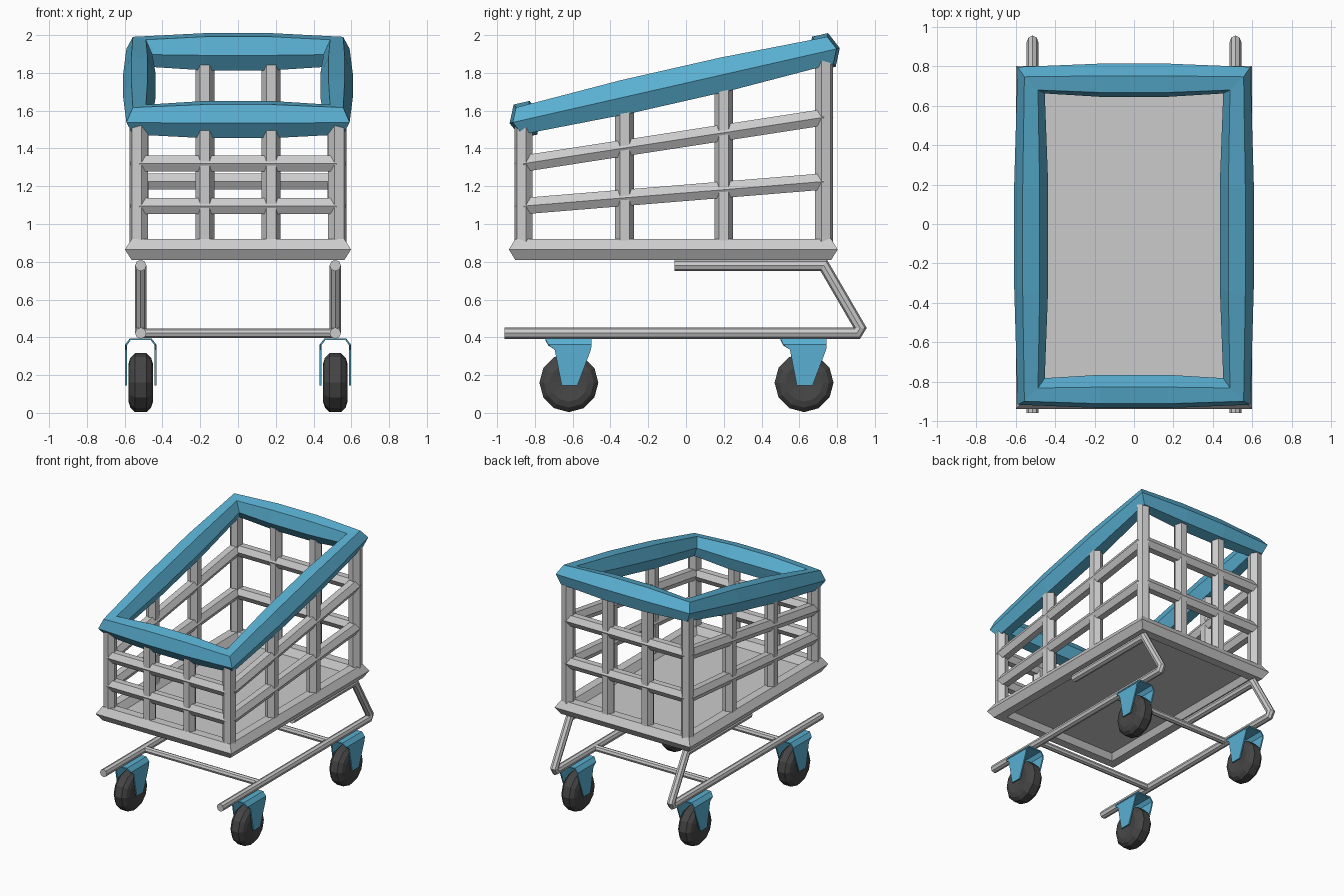
import bpy, bmesh, math
from mathutils import Vector

if "Cube" in bpy.data.objects:
    bpy.data.objects.remove(bpy.data.objects["Cube"])


def material(name, rgb):
    m = bpy.data.materials.new(name)
    m.diffuse_color = (*rgb, 1)
    m.use_nodes = True
    m.node_tree.nodes["Principled BSDF"].inputs["Base Color"].default_value = m.diffuse_color
    return m


BLUE = material("blue plastic", (0.10, 0.43, 0.64))
DARK = material("dark rubber", (0.06, 0.06, 0.06))


def finish(name, bm, mat=None):
    bmesh.ops.recalc_face_normals(bm, faces=bm.faces)
    me = bpy.data.meshes.new(name)
    bm.to_mesh(me)
    bm.free()
    ob = bpy.data.objects.new(name, me)
    bpy.context.collection.objects.link(ob)
    if mat:
        me.materials.append(mat)
    return ob


def skin(name, rings, closed, mat=None):
    """Bridge a list of equal point rings, capped or joined end to end."""
    bm = bmesh.new()
    rv = [[bm.verts.new(p) for p in ring] for ring in rings]
    n = len(rv[0])
    pairs = list(zip(rv, rv[1:])) + ([(rv[-1], rv[0])] if closed else [])
    for a, b in pairs:
        for i in range(n):
            j = (i + 1) % n
            bm.faces.new((a[i], a[j], b[j], b[i]))
    if not closed:
        bm.faces.new(rv[0])
        bm.faces.new(rv[-1])
    return finish(name, bm, mat)


def tube(name, pts, r, side, sides=6):
    """Mitred bar along pts; one cross-section corner points along side."""
    pts = [Vector(p) for p in pts]
    side = Vector(side).normalized()
    rings = []
    for i, p in enumerate(pts):
        a = (p - pts[i - 1]).normalized() if i else None
        b = (pts[i + 1] - p).normalized() if i < len(pts) - 1 else None
        t = ((a or b) + (b or a)).normalized()
        up = side.cross(t).normalized() / t.dot(a or b)
        rings.append([p + r * (math.cos(k * math.tau / sides) * side
                               + math.sin(k * math.tau / sides) * up)
                      for k in range(sides)])
    return skin(name, rings, False)


def hoop(name, hx, y0, y1, z0, z1, w, h, bulge, mat=None):
    """Rectangular hexagon-section hoop, mitred, thicker along its bars."""
    d = Vector((0, y1 - y0, z1 - z0)).normalized()
    n = Vector((0, -d.z, d.y))
    corners = [(-1, -1), (1, -1), (1, 1), (-1, 1)]
    rings = []
    for i, (ax, ay) in enumerate(corners):
        bx, by = corners[(i + 1) % 4]
        for t in (0, 1 / 3, 2 / 3):
            x, y = ax + (bx - ax) * t, ay + (by - ay) * t
            f = (y + 1) / 2
            c = Vector((x * hx, y0 + (y1 - y0) * f, z0 + (z1 - z0) * f))
            ox, oy = (ax, ay) if t == 0 else ((ax + bx) / 2, (ay + by) / 2)
            out = Vector((ox, 0, 0)) + d * oy
            s = bulge if t else 1
            rings.append([c + s * (w * math.cos(k * math.pi / 3) * out
                                   + h * math.sin(k * math.pi / 3) / 0.866 * n)
                          for k in range(6)])
    return skin(name, rings, True, mat)


# Basket hoops and floor
RZ0, RZ1 = 1.553, 1.912
hoop("basket_rim", 0.522, -0.85, 0.73, RZ0, RZ1, 0.069, 0.073, 1.25, BLUE)
hoop("basket_base_frame", 0.53, -0.87, 0.735, 0.865, 0.865, 0.068, 0.055, 1.0)
bm = bmesh.new()
bmesh.ops.create_cube(bm, size=1)
for v in bm.verts:
    v.co = (v.co.x * 1.04, v.co.y * 1.58 - 0.065, v.co.z * 0.012 + 0.86)
finish("basket_floor", bm)

# Basket posts
FY, BY, PX = -0.86, 0.73, 0.525


def post(name, x, y, side):
    top = RZ0 + (y + 0.85) / 1.58 * (RZ1 - RZ0)
    tube(name, [(x, y, 0.87), (x, y, top)], 0.05, side)


for s in (-1, 1):
    for y in (FY, BY):
        post("corner_post", s * PX, y, (s, math.copysign(1, y), 0))
        post("end_post", s * 0.175, y, (1, 0, 0))
    for y in (-0.325, 0.2):
        post("side_post", s * PX, y, (0, 1, 0))

# Basket rails, sloping along the sides
for zf, zb in ((1.095, 1.225), (1.32, 1.565)):
    for s in (-1, 1):
        tube("side_rail", [(s * PX, FY, zf), (s * PX, BY, zb)], 0.05, (1, 0, 0))
    for y, z in ((FY, zf), (BY, zb)):
        tube("end_rail", [(-PX, y, z), (PX, y, z)], 0.05, (0, 1, 0))

# Chassis tubes and crossbars
WX = 0.515
for s in (-1, 1):
    path = [(-0.06, 0.78), (0.73, 0.78), (0.922, 0.45), (0.905, 0.422), (-0.96, 0.422)]
    tube("chassis_tube", [(s * WX, y, z) for y, z in path], 0.03, (1, 0, 0), 8)
for y in (-0.45, 0.42):
    tube("chassis_crossbar", [(-WX, y, 0.422), (WX, y, 0.422)], 0.025, (0, 1, 0), 8)


# Casters
def wheel(x, y):
    bm = bmesh.new()
    prof = [(-0.05, 0), (-0.065, 0.1), (-0.055, 0.132), (-0.03, 0.156),
            (0.03, 0.156), (0.055, 0.132), (0.065, 0.1), (0.05, 0)]
    vs = [bm.verts.new((a, 0, r)) for a, r in prof]
    es = [bm.edges.new(p) for p in zip(vs, vs[1:])]
    bmesh.ops.spin(bm, geom=vs + es, cent=(0, 0, 0), axis=(1, 0, 0),
                   angle=math.tau, steps=12, use_merge=False)
    bmesh.ops.remove_doubles(bm, verts=bm.verts, dist=0.0005)
    bmesh.ops.translate(bm, verts=bm.verts, vec=(x, y, 0.16))
    finish("wheel", bm, DARK)


def fork(x, y):
    # x offset, height, back and front reach of the bent sheet
    half = [(0.078, 0.145, -0.038, 0.045), (0.078, 0.335, -0.075, 0.117),
            (0.078, 0.36, -0.11, 0.12), (0.055, 0.39, -0.125, 0.12)]
    prof = [(-a, *r) for a, *r in half] + half[::-1]
    bm = bmesh.new()
    rows = [(bm.verts.new((x + a, y + lo, z)), bm.verts.new((x + a, y + hi, z)))
            for a, z, lo, hi in prof]
    for p, q in zip(rows, rows[1:]):
        bm.faces.new((p[0], p[1], q[1], q[0]))
    ob = finish("wheel_fork", bm, BLUE)
    mod = ob.modifiers.new("thickness", 'SOLIDIFY')
    mod.thickness, mod.offset = 0.01, 0


for s in (-1, 1):
    for y in (-0.62, 0.625):
        wheel(s * WX, y)
        fork(s * WX, y)
